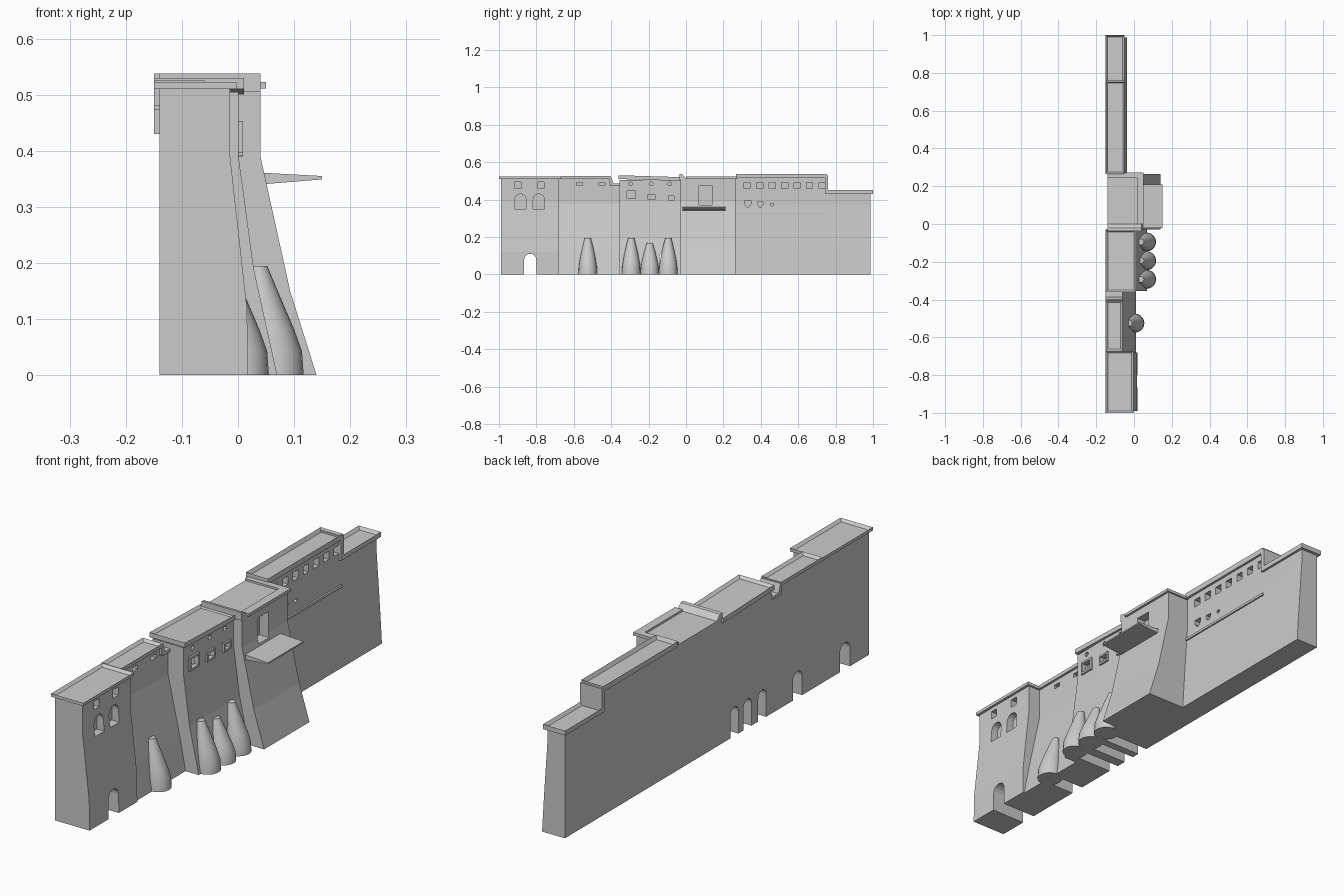
import bpy, bmesh, math

if "Cube" in bpy.data.objects:
    bpy.data.objects.remove(bpy.data.objects["Cube"])


def make(name, bm):
    bmesh.ops.recalc_face_normals(bm, faces=bm.faces)
    me = bpy.data.meshes.new(name)
    bm.to_mesh(me)
    bm.free()
    ob = bpy.data.objects.new(name, me)
    bpy.context.collection.objects.link(ob)
    return ob


def prism(bm, pts, vec):
    """Extrude a closed polygon along vec."""
    a = [bm.verts.new(p) for p in pts]
    b = [bm.verts.new([p[i] + vec[i] for i in range(3)]) for p in pts]
    bm.faces.new(a)
    bm.faces.new(b)
    for i in range(len(a)):
        j = (i + 1) % len(a)
        bm.faces.new((a[i], a[j], b[j], b[i]))


def wall(name, y0, y1, profile):
    """Wall block from an x,z section extended along y."""
    bm = bmesh.new()
    prism(bm, [(x, y0, z) for x, z in profile], (0, y1 - y0, 0))
    return make(name, bm)


def block(name, x, y, z):
    return wall(name, *y, [(x[0], z[0]), (x[1], z[0]), (x[1], z[1]), (x[0], z[1])])


def tray(name, x, y, z, rim=0.016, depth=0.01, tilt=0):
    """Roof slab with a raised parapet rim around a sunken roof."""
    ob = block(name, x, y, z)
    bm = bmesh.new()
    bm.from_mesh(ob.data)
    top = max(bm.faces, key=lambda f: f.calc_center_median().z)
    bmesh.ops.inset_region(bm, faces=[top], thickness=rim)
    for v in top.verts:
        v.co.z -= depth
    for v in bm.verts:
        v.co.z += tilt * (v.co.y - y[0])
    bm.to_mesh(ob.data)
    bm.free()
    return ob


def outline(kind, y, z, w, h):
    """Opening outline in y,z; z is the sill."""
    if kind == "box":
        return [(y - w/2, z), (y + w/2, z), (y + w/2, z + h), (y - w/2, z + h)]
    if kind == "round":
        return [(y + w/2*math.cos(t*math.pi/4), z + h/2 + h/2*math.sin(t*math.pi/4)) for t in range(8)]
    if kind == "drop":
        return [(y - w/2, z + h), (y - w/2, z + h*.5), (y - w*.15, z), (y + w*.15, z), (y + w/2, z + h*.5), (y + w/2, z + h)]
    r = w / 2
    arc = [(y + r*math.cos(t*math.pi/8), z + h - r + r*math.sin(t*math.pi/8)) for t in range(9)]
    return [(y - r, z), (y + r, z)] + arc


def cut(ob, openings):
    """Boolean all openings (x0, x1, outline) out of ob."""
    bm = bmesh.new()
    for x0, x1, pts in openings:
        prism(bm, [(x0, a, b) for a, b in pts], (x1 - x0, 0, 0))
    bmesh.ops.remove_doubles(bm, verts=bm.verts, dist=1e-5)
    cutter = make("cutter", bm)
    cutter.hide_render = True
    m = ob.modifiers.new("openings", "BOOLEAN")
    m.operation, m.solver, m.object = "DIFFERENCE", "EXACT", cutter
    bpy.context.view_layer.objects.active = ob
    bpy.ops.object.modifier_apply(modifier=m.name)
    bpy.data.objects.remove(cutter)


def windows(front, items, depth=0.03):
    return [(front - depth, front + 0.05, outline(*i)) for i in items]


def passage(y, w=0.06, h=0.11):
    return (-0.2, 0.2, outline("arch", y, -0.02, w, h + 0.02))


B = -0.14  # shared back plane

# End house with arched windows and a through gate
end_house = wall("end_house", -0.99, -0.68,
                 [(B, 0), (0.018, 0), (0.016, 0.12), (-0.014, 0.39), (-0.014, 0.51), (B, 0.51)])
cut(end_house, windows(-0.014, [("box", y, 0.46, 0.034, 0.034) for y in (-0.9, -0.775)]
                       + [("arch", y, 0.35, 0.06, 0.08) for y in (-0.885, -0.787)])
    + [passage(-0.833, 0.066)])
tray("end_house_parapet", (-0.15, -0.003), (-1, -0.672), (0.51, 0.523))

# Low recessed house
low_house = wall("low_house", -0.68, -0.355,
                 [(B, 0), (0.01, 0), (-0.015, 0.13), (-0.07, 0.38), (-0.07, 0.475), (B, 0.475)])
block("low_house_top", (B, -0.07), (-0.68, -0.41), (0.47, 0.515))
cut(low_house, [passage(-0.525)])
cut(bpy.data.objects["low_house_top"], windows(-0.07, [("box", y, 0.465, 0.032, 0.027) for y in (-0.57, -0.45)]))
tray("low_house_parapet", (-0.15, -0.06), (-0.672, -0.405), (0.51, 0.525))
block("low_house_step", (-0.15, -0.06), (-0.405, -0.355), (0.473, 0.485))
bm = bmesh.new()
prism(bm, [(-0.15, -0.41, 0.52), (-0.15, -0.40, 0.52), (-0.15, -0.385, 0.48), (-0.15, -0.41, 0.48)], (0.09, 0, 0))
make("low_house_step_slope", bm)

# Middle house with three buttresses
mid_house = wall("middle_house", -0.355, -0.03,
                 [(B, 0), (0.07, 0), (0.028, 0.19), (0.001, 0.39), (0.001, 0.505), (B, 0.505)])
mid_windows = [("box", -0.293, 0.397, 0.062, 0.056), ("box", -0.185, 0.392, 0.052, 0.042), ("box", -0.079, 0.39, 0.045, 0.038)]
cut(mid_house, windows(0.001, mid_windows
                       + [("round", y, 0.474, 0.02, 0.02) for y in (-0.297, -0.186, -0.087)])
    + [passage(y, 0.052, 0.12) for y in (-0.295, -0.2, -0.115)])
for i, (_, y, z, w, h) in enumerate(mid_windows):
    frame = block(f"window_frame_{i}", (-0.01, 0.009), (y - w/2, y + w/2), (z, z + h))
    cut(frame, windows(0.0, [("box", y, z + 0.008, w - 0.016, h - 0.016)]))
tray("middle_house_parapet", (-0.15, 0.011), (-0.36, -0.03), (0.51, 0.53), tilt=-0.03)

# Tall gatehouse with battered front, flat roof and awning
gate_house = wall("gate_house", -0.03, 0.265,
                  [(B, 0), (0.14, 0), (0.093, 0.15), (0.04, 0.39), (0.04, 0.515), (B, 0.515)])
cut(gate_house, windows(0.04, [("box", 0.105, 0.37, 0.07, 0.105)], 0.04))
block("gate_house_front_lip", (0.015, 0.05), (0, 0.272), (0.511, 0.523))
block("gate_house_side_lip", (-0.14, 0.015), (0.245, 0.272), (0.511, 0.523))
bm = bmesh.new()
prism(bm, [(B, -0.036, 0.505), (B, -0.036, 0.538), (B, -0.022, 0.536), (B, 0.0, 0.514), (B, 0.0, 0.505)], (0.18, 0, 0))
make("gate_house_curb", bm)
wall("awning", -0.02, 0.21, [(0.04, 0.34), (0.15, 0.349), (0.15, 0.355), (0.04, 0.361)])

# Long thin wall: high part with windows, low end part
section = [(B, 0), (-0.036, 0), (-0.045, 0.15), (-0.06, 0.37)]
high_wall = wall("high_wall", 0.265, 0.752, section + [(-0.06, 0.52), (B, 0.52)])
cut(high_wall, windows(-0.06, [("box", 0.327 + 0.0667*i, 0.458, 0.034, 0.034) for i in range(7)]
                       + [("drop", 0.33, 0.36, 0.036, 0.034), ("drop", 0.397, 0.36, 0.028, 0.026),
                          ("drop", 0.46, 0.363, 0.018, 0.016)]))
wall("low_wall", 0.752, 0.987, section + [(-0.06, 0.435), (B, 0.435)])
tray("high_wall_parapet", (-0.15, -0.05), (0.266, 0.752), (0.515, 0.538), 0.012, 0.015)
tray("low_wall_parapet", (-0.15, -0.05), (0.745, 1), (0.43, 0.45), 0.014, 0.012)
block("parapet_step", (-0.15, -0.05), (0.742, 0.76), (0.43, 0.53))
block("wall_ledge", (-0.07, -0.05), (0.265, 0.75), (0.318, 0.328))


# Leaning tapered buttresses: (height, radius) rings drawn back to the wall
def buttress(name, x, y, height):
    bm = bmesh.new()
    n = 20
    rings = []
    for t, r, dx in ((0, 0.05, 0), (0.22, 0.048, -0.001), (0.42, 0.042, -0.009), (0.72, 0.03, -0.022), (1, 0.016, -0.031)):
        rings.append([bm.verts.new((x + dx + r*math.cos(2*math.pi*i/n), y + r*math.sin(2*math.pi*i/n), t*height))
                      for i in range(n)])
    for a, b in zip(rings, rings[1:]):
        for i in range(n):
            bm.faces.new((a[i], a[(i+1) % n], b[(i+1) % n], b[i])).smooth = True
    bm.faces.new(rings[0])
    bm.faces.new(rings[-1])
    ob = make(name, bm)
    bpy.ops.object.select_all(action="DESELECT")
    ob.select_set(True)
    bpy.context.view_layer.objects.active = ob
    bpy.ops.object.shade_smooth_by_angle(angle=math.radians(40))


for i, (x, y, h) in enumerate(((0.005, -0.525, 0.195), (0.067, -0.293, 0.195), (0.067, -0.194, 0.167), (0.067, -0.095, 0.195))):
    buttress(f"buttress_{i}", x, y, h)
